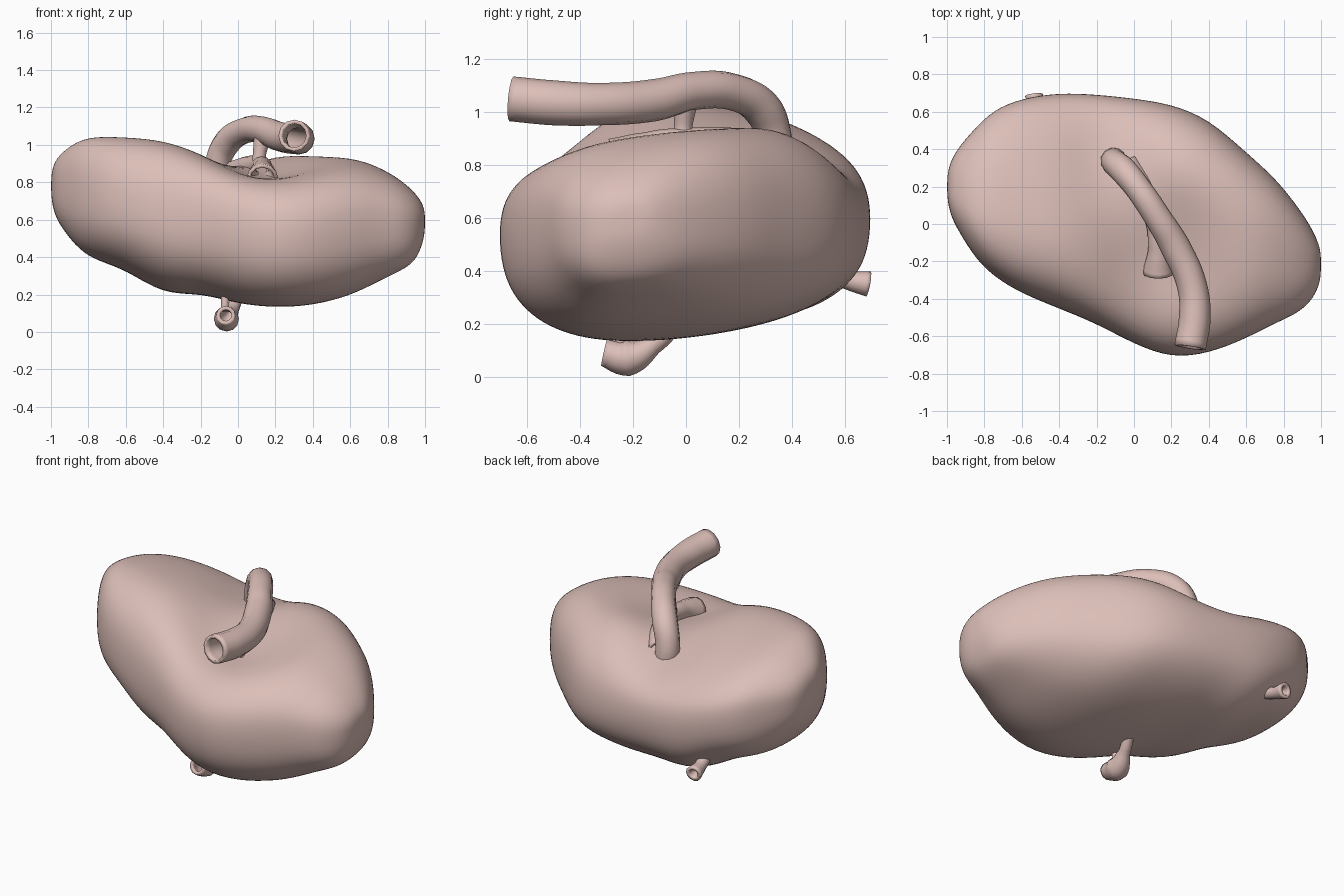
import bpy, bmesh, math

if "Cube" in bpy.data.objects:
    bpy.data.objects.remove(bpy.data.objects["Cube"])


def add_mesh(name, bm):
    mesh = bpy.data.meshes.new(name)
    bmesh.ops.recalc_face_normals(bm, faces=bm.faces)
    bm.to_mesh(mesh)
    bm.free()
    mesh.shade_smooth()
    ob = bpy.data.objects.new(name, mesh)
    bpy.context.collection.objects.link(ob)
    ob.data.materials.append(flesh)
    return ob


def tube(name, points):
    """Hollow vessel through (x, y, z, radius) points, open at both ends."""
    cu = bpy.data.curves.new(name, 'CURVE')
    cu.dimensions = '3D'
    cu.bevel_depth = 1.0
    cu.bevel_resolution = 4
    cu.resolution_u = 6
    sp = cu.splines.new('BEZIER')
    sp.bezier_points.add(len(points) - 1)
    for bp, (x, y, z, r) in zip(sp.bezier_points, points):
        bp.co = (x, y, z)
        bp.radius = r
        bp.handle_left_type = bp.handle_right_type = 'AUTO'
    cu.materials.append(flesh)
    ob = bpy.data.objects.new(name, cu)
    bpy.context.collection.objects.link(ob)
    wall = ob.modifiers.new("wall", 'SOLIDIFY')
    wall.thickness = 0.02
    wall.offset = -1
    return ob


def bump(d, width):
    return math.exp(-(d / width) ** 2)


flesh = bpy.data.materials.new("flesh")
flesh.diffuse_color = (0.72, 0.52, 0.48, 1)
flesh.use_nodes = True
flesh.node_tree.nodes["Principled BSDF"].inputs["Base Color"].default_value = flesh.diffuse_color

# Main body: rounded sections lofted along x (x, y min, y max, z min, z max)
stations = [
    (-1.0, .14, .26, .72, .84), (-.98, .04, .34, .62, .91),
    (-.93, -.05, .42, .54, .96), (-.85, -.18, .51, .44, 1.01),
    (-.75, -.28, .61, .38, 1.025), (-.6, -.37, .67, .335, 1.015),
    (-.4, -.45, .70, .20, 1.0), (-.2, -.53, .69, .21, .955),
    (0, -.64, .67, .155, .93), (.2, -.715, .64, .14, .93),
    (.4, -.69, .56, .15, .935), (.6, -.61, .38, .20, .93),
    (.75, -.53, .25, .275, .88), (.87, -.48, .10, .33, .81),
    (.95, -.41, -.02, .38, .74), (.99, -.33, -.11, .48, .68),
    (1.0, -.26, -.17, .55, .63)]
N = 28
bm = bmesh.new()
rings = []
for x, y0, y1, z0, z1 in stations:
    yc, zc, ry, rz = (y0 + y1) / 2, (z0 + z1) / 2, (y1 - y0) / 2, (z1 - z0) / 2
    left = min(max((.1 - x) / .4, 0), 1)
    ring = []
    for i in range(N):
        a = 2 * math.pi * i / N
        c, s = math.cos(a), math.sin(a)
        y = yc + 1.01 * ry * math.copysign(abs(c) ** .8, c)
        z = zc + 1.01 * rz * math.copysign(abs(s) ** .8, s)
        # left lobe slopes down to the back, right lobe down to the front
        tilt = .09 * (1 - left) - (.2 * left if s > 0 else 0)
        z += tilt * (y - yc) * abs(s)
        if s > 0:
            # valley where the vessels enter, with a hump behind it on the right
            z -= s * .12 * bump(x - .15, .24) * bump(y + .2, .28)
            z -= s * .08 * bump(x + .12, .2) * bump(y - .38, .28)
            z += s * .04 * bump(x - .24, .16) * bump(y - .34, .18)
        elif c > 0:
            # shallow groove low on the back
            y += .05 * s * bump(x - .1, .15)
        ring.append(bm.verts.new((x, y, z)))
    rings.append(ring)
for a, b in zip(rings, rings[1:]):
    for i in range(N):
        j = (i + 1) % N
        bm.faces.new((a[i], a[j], b[j], b[i]))
bm.faces.new(rings[0])
bm.faces.new(rings[-1])
body = add_mesh("organ_body", bm)
sub = body.modifiers.new("smooth", 'SUBSURF')
sub.levels = sub.render_levels = 2

# Long vessel arching over the top
tube("main_vessel", [
    (.30, -.66, 1.05, .085), (.325, -.5, 1.035, .085), (.31, -.33, 1.03, .08),
    (.22, -.12, 1.045, .08), (.13, .03, 1.08, .072), (.03, .18, 1.075, .07),
    (-.06, .29, 1.01, .073), (-.105, .33, .91, .07), (-.10, .34, .76, .07)])

# Lower branch lying in the hollow under the main vessel
tube("lower_branch", [
    (-.04, .33, .85, .06), (.05, .18, .88, .06), (.12, 0, .885, .055),
    (.13, -.14, .87, .055), (.13, -.26, .82, .085)])
tube("link_branch", [(.11, -.01, .88, .04), (.115, -.01, .95, .035), (.13, 0, 1.04, .045)])

# Flared stub under the body with a thin strand beside it
tube("bottom_stub", [
    (-.065, -.31, .09, .05), (-.062, -.22, .07, .068),
    (-.03, -.12, .12, .035), (0, -.04, .19, .03)])
tube("bottom_strand", [(-.07, -.25, .11, .02), (-.07, -.24, .24, .02)])

# Small stub at the back left
tube("back_stub", [(-.50, .48, .42, .035), (-.525, .61, .365, .035), (-.535, .69, .35, .048)])
